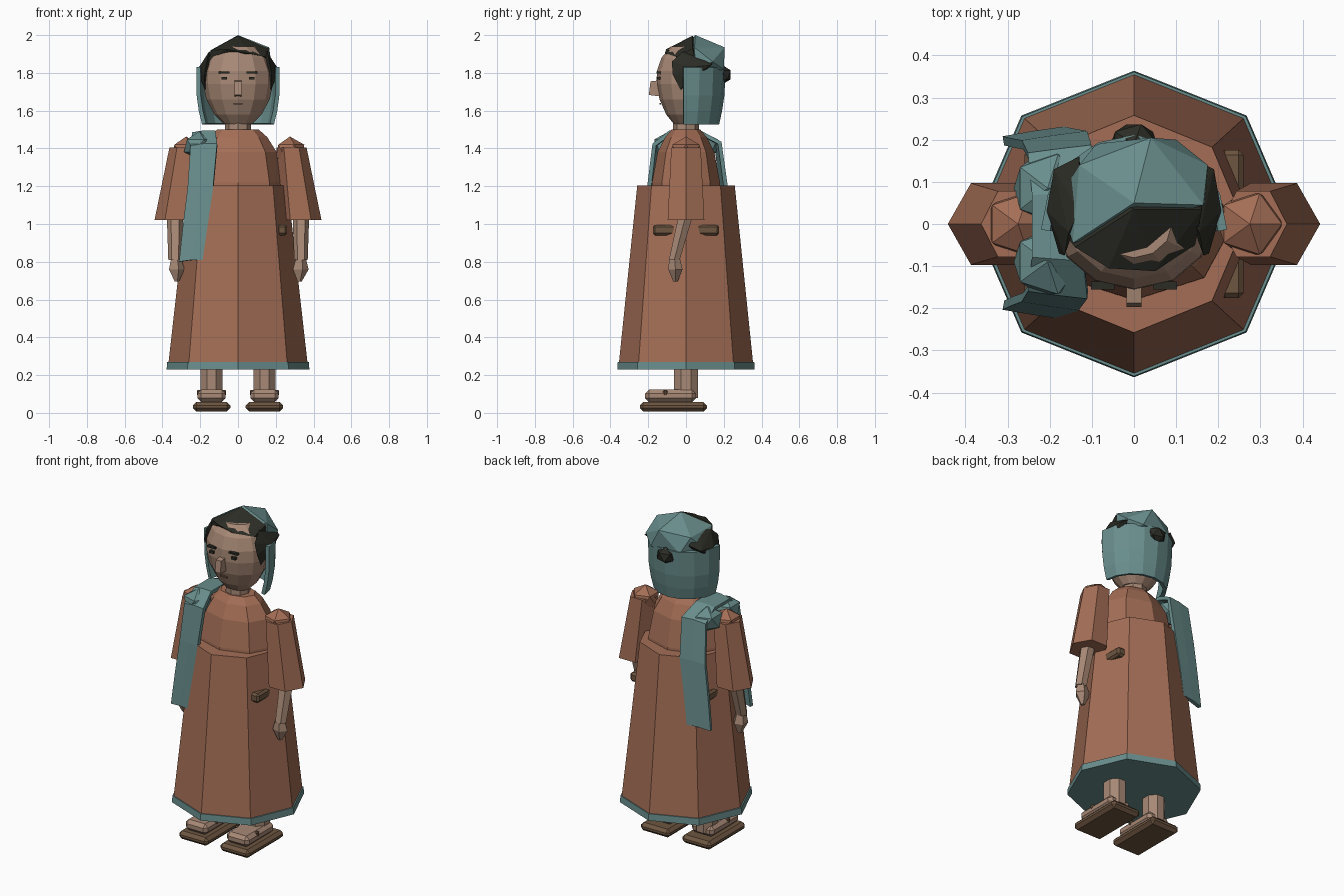
import bpy, bmesh, math
from mathutils import Vector


def material(name, col):
    m = bpy.data.materials.new(name)
    m.diffuse_color = (*col, 1)
    return m


ROBE = material("terracotta_cloth", (0.37, 0.155, 0.092))
TEAL = material("teal_cloth", (0.14, 0.27, 0.265))
SKIN = material("skin", (0.39, 0.25, 0.18))
WOOD = material("brown_leather", (0.155, 0.093, 0.052))
HAIR = material("dark_hair", (0.025, 0.025, 0.019))
LIPS = material("lips", (0.21, 0.115, 0.085))


def finish(bm, name, mat):
    bmesh.ops.recalc_face_normals(bm, faces=bm.faces)
    me = bpy.data.meshes.new(name)
    bm.to_mesh(me)
    bm.free()
    me.materials.append(mat)
    ob = bpy.data.objects.new(name, me)
    bpy.context.collection.objects.link(ob)
    return ob


def loft(name, mat, rings, n=8, phase=0.0):
    """Closed stack of elliptical rings (cx, cy, z, rx, ry)."""
    bm = bmesh.new()
    loops = []
    for cx, cy, z, rx, ry in rings:
        loops.append([bm.verts.new((cx + rx * math.cos(phase + i * math.tau / n),
                                    cy + ry * math.sin(phase + i * math.tau / n), z))
                      for i in range(n)])
    for a, b in zip(loops, loops[1:]):
        for i in range(n):
            bm.faces.new((a[i], a[(i + 1) % n], b[(i + 1) % n], b[i]))
    bm.faces.new(loops[0])
    bm.faces.new(loops[-1])
    return finish(bm, name, mat)


def box(name, mat, centre, size, bevel=0.0):
    bm = bmesh.new()
    bmesh.ops.create_cube(bm, size=1)
    for v in bm.verts:
        v.co = Vector(v.co[i] * size[i] + centre[i] for i in range(3))
    if bevel:
        bmesh.ops.bevel(bm, geom=bm.edges[:], offset=bevel, segments=1,
                        affect='EDGES', profile=0.5)
    return finish(bm, name, mat)


def gem(name, mat, centre, radii):
    bm = bmesh.new()
    bmesh.ops.create_icosphere(bm, subdivisions=1, radius=1)
    for v in bm.verts:
        v.co = Vector(v.co[i] * radii[i] + centre[i] for i in range(3))
    return finish(bm, name, mat)


def hull(name, mat, points):
    bm = bmesh.new()
    for p in points:
        bm.verts.new(p)
    res = bmesh.ops.convex_hull(bm, input=bm.verts[:])
    loose = [g for g in res["geom_interior"] if isinstance(g, bmesh.types.BMVert)]
    bmesh.ops.delete(bm, geom=loose, context='VERTS')
    return finish(bm, name, mat)


def sheet(name, mat, rows, thickness):
    """Cloth sheet through rows of points, given thickness."""
    bm = bmesh.new()
    grid = [[bm.verts.new(p) for p in row] for row in rows]
    for a, b in zip(grid, grid[1:]):
        for i in range(len(a) - 1):
            bm.faces.new((a[i], a[i + 1], b[i + 1], b[i]))
    ob = finish(bm, name, mat)
    mod = ob.modifiers.new("thickness", 'SOLIDIFY')
    mod.thickness = thickness
    mod.offset = 0
    return ob


# Robe: skirt, hem and upper body
loft("skirt", ROBE, [(0, 0, 0.265, 0.368, 0.355), (0, 0, 1.205, 0.262, 0.258)])
loft("hem", TEAL, [(0, 0, 0.23, 0.378, 0.364), (0, 0, 0.27, 0.375, 0.361)])
loft("torso", ROBE, [(0, 0, 1.1, 0.24, 0.185), (0, 0, 1.22, 0.235, 0.18),
                     (0, 0, 1.38, 0.205, 0.15), (0, 0, 1.46, 0.155, 0.11),
                     (0, 0, 1.5, 0.11, 0.075)])

# Limbs, mirrored left and right
for s, side in ((-1, "left"), (1, "right")):
    loft(side + "_sleeve", ROBE, [(s * 0.332, 0, 1.02, 0.11, 0.112),
                                  (s * 0.283, 0, 1.405, 0.08, 0.09)], 6)
    gem(side + "_shoulder", ROBE, (s * 0.275, 0, 1.385), (0.085, 0.085, 0.078))
    loft(side + "_forearm", SKIN, [(s * 0.333, -0.062, 0.81, 0.036, 0.033),
                                   (s * 0.333, 0.0, 1.05, 0.044, 0.044)], 6)
    loft(side + "_hand", SKIN, [(s * 0.325, -0.056, 0.695, 0.012, 0.012),
                                (s * 0.328, -0.056, 0.76, 0.046, 0.04),
                                (s * 0.33, -0.06, 0.815, 0.03, 0.03)], 5)
    box(side + "_belt_bar", WOOD, (s * 0.232, 0, 0.968), (0.056, 0.352, 0.056), 0.012)
    # Legs and sandals
    loft(side + "_leg", SKIN, [(s * 0.14, 0, 0.08, 0.062, 0.07),
                               (s * 0.14, 0, 0.4, 0.062, 0.07)], 8, math.pi / 8)
    box(side + "_foot", SKIN, (s * 0.14, -0.082, 0.09), (0.15, 0.27, 0.065), 0.02)
    box(side + "_sandal_sole", WOOD, (s * 0.14, -0.067, 0.032), (0.198, 0.355, 0.05), 0.018)
    box(side + "_sandal_strap", WOOD, (s * 0.14, -0.11, 0.106), (0.154, 0.022, 0.032), 0.006)

# Sash draped over the left shoulder: y, z, outer x, inner x
path = [(-0.205, 0.81, -0.31, -0.165), (-0.195, 1.0, -0.29, -0.15),
        (-0.185, 1.2, -0.265, -0.13), (-0.16, 1.42, -0.25, -0.11),
        (-0.08, 1.485, -0.24, -0.12), (0.07, 1.485, -0.24, -0.12),
        (0.17, 1.43, -0.25, -0.10), (0.2, 1.2, -0.265, -0.11),
        (0.205, 1.0, -0.29, -0.14), (0.21, 0.81, -0.31, -0.165)]
sheet("sash", TEAL,
      [[(xo, y * 0.94, z - 0.01), ((xo + xi) / 2, y, z), (xi, y * 1.05, z)]
       for y, z, xo, xi in path], 0.022)
gem("sash_front_fold", TEAL, (-0.205, -0.09, 1.415), (0.09, 0.09, 0.075))
gem("sash_back_fold", TEAL, (-0.205, 0.085, 1.415), (0.09, 0.095, 0.075))

# Head
loft("neck", SKIN, [(0, 0, 1.45, 0.07, 0.07), (0, 0, 1.57, 0.068, 0.068)], 8)
loft("head", SKIN, [(0, 0, 1.53, 0.075, 0.065), (0, 0, 1.58, 0.125, 0.105),
                    (0, 0, 1.66, 0.168, 0.14), (0, 0, 1.74, 0.185, 0.156),
                    (0, 0, 1.81, 0.182, 0.154), (0, 0, 1.88, 0.155, 0.13),
                    (0, 0, 1.94, 0.09, 0.08)], 12)
hull("nose", SKIN, [(x, y, z) for x in (-0.018, 0.018)
                    for y, z in ((-0.197, 1.683), (-0.188, 1.755),
                                 (-0.13, 1.675), (-0.13, 1.762))])
box("mouth", LIPS, (0, -0.137, 1.637), (0.045, 0.009, 0.008))
for s, side in ((-1, "left"), (1, "right")):
    brow = box(side + "_brow", HAIR, (s * 0.074, -0.146, 1.803), (0.056, 0.02, 0.011))
    box(side + "_eye", HAIR, (s * 0.073, -0.144, 1.772), (0.028, 0.02, 0.015))
    # Hair over the temples
    hull(side + "_side_hair", HAIR,
         [(s * x, y, z) for x, y, z in (
             (0.165, -0.075, 1.86), (0.178, -0.07, 1.79), (0.175, -0.03, 1.71),
             (0.2, 0.02, 1.77), (0.207, 0.03, 1.83), (0.155, -0.02, 1.91),
             (0.19, 0.13, 1.84), (0.13, 0.16, 1.87), (0.13, 0.03, 1.92),
             (0.12, 0.05, 1.75))])

# Hair on the crown and the bun behind
hull("crown_hair", HAIR,
     [(0, 0.035, 1.997), (0.162, 0.035, 1.93), (-0.14, -0.055, 1.92),
      (0.05, -0.112, 1.905), (-0.06, -0.105, 1.925), (0.145, -0.05, 1.885),
      (-0.16, -0.03, 1.86), (0.16, 0.05, 1.85), (-0.13, 0.1, 1.85), (0.05, 0.1, 1.88)])
gem("hair_bun", HAIR, (0, 0.19, 1.79), (0.062, 0.055, 0.053))

# Head scarf: faceted cap and a curtain around the back
hull("scarf_cap", TEAL,
     [(0.0, 0.05, 2.0), (0.165, 0.045, 1.935), (-0.145, -0.045, 1.92),
      (0.04, 0.205, 1.935), (-0.13, 0.14, 1.91), (0.175, 0.14, 1.86),
      (-0.18, 0.06, 1.82), (-0.09, 0.19, 1.82), (0.1, 0.2, 1.82),
      (0.17, 0.05, 1.8), (0, 0.06, 1.76)])
rows = []
for z, rx, ry in ((1.53, 0.18, 0.165), (1.6, 0.197, 0.18), (1.68, 0.208, 0.192),
                  (1.83, 0.21, 0.2)):
    rows.append([(rx * math.cos(a), -0.015 + (ry + 0.015) * math.sin(a), z)
                 for a in (i * math.pi / 8 for i in range(9))])
sheet("scarf_curtain", TEAL, rows, 0.022)
